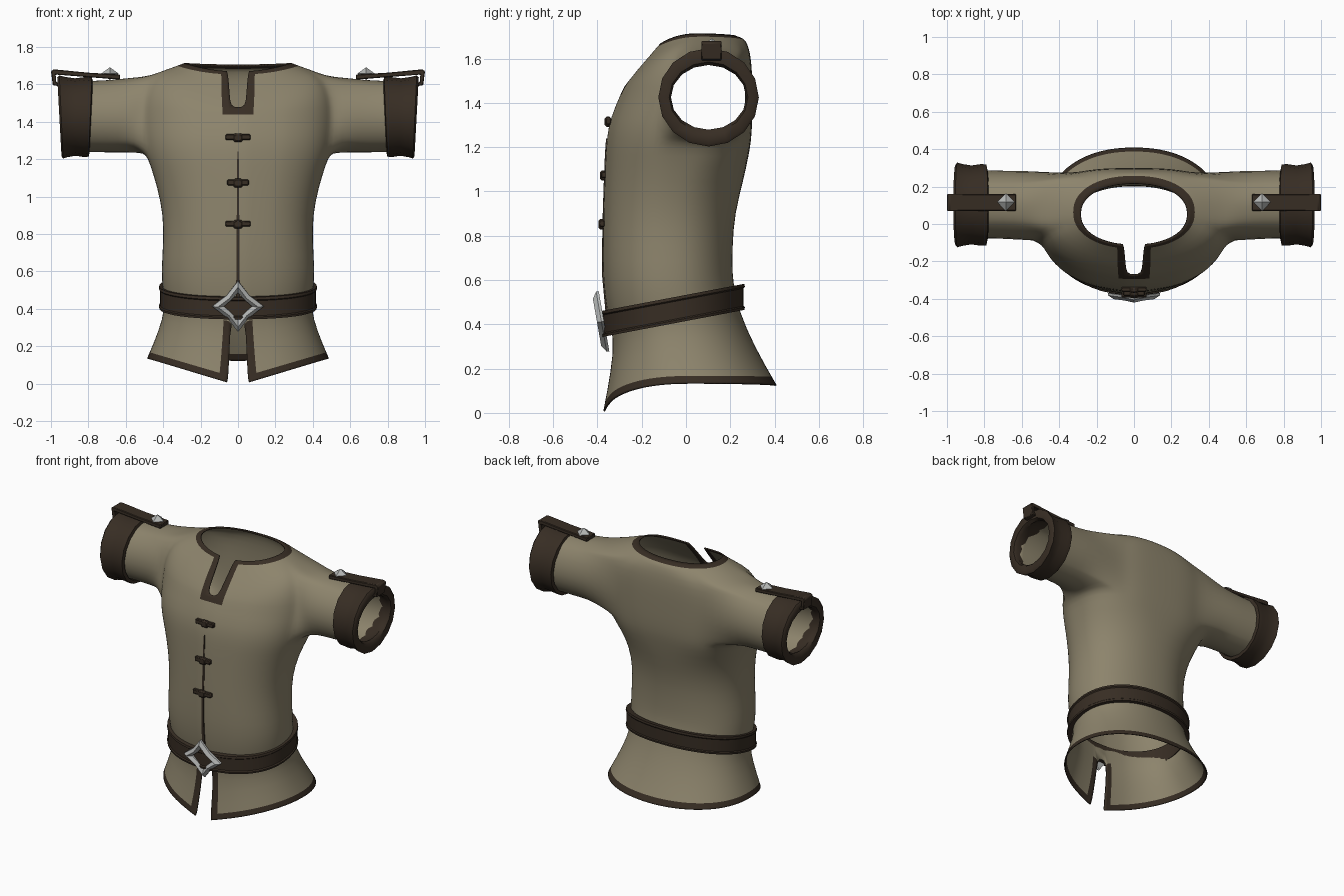
import bpy
import bmesh
from math import sin, cos, pi, atan2, radians, copysign
from mathutils import Vector, Matrix

if "Cube" in bpy.data.objects:
    bpy.data.objects.remove(bpy.data.objects["Cube"])


def material(name, rgb):
    m = bpy.data.materials.new(name)
    m.use_nodes = True
    m.diffuse_color = (*rgb, 1)
    m.node_tree.nodes["Principled BSDF"].inputs["Base Color"].default_value = (*rgb, 1)
    return m


CLOTH = material("tan cloth", (0.265, 0.23, 0.15))
LEATHER = material("dark brown leather", (0.038, 0.026, 0.017))
SILVER = material("silver", (0.47, 0.48, 0.47))


def finish(bm, name, mats, angle=40):
    """Turn a bmesh into a smooth-shaded object with sharp edges kept."""
    bmesh.ops.recalc_face_normals(bm, faces=bm.faces)
    mesh = bpy.data.meshes.new(name)
    bm.to_mesh(mesh)
    bm.free()
    for m in mats:
        mesh.materials.append(m)
    mesh.shade_smooth()
    mesh.set_sharp_from_angle(angle=radians(angle))
    ob = bpy.data.objects.new(name, mesh)
    bpy.context.scene.collection.objects.link(ob)
    return ob


def sweep(name, rings, mat, wrap=False, caps=False, angle=40):
    """Skin a list of closed rings of points."""
    bm = bmesh.new()
    vs = [[bm.verts.new(p) for p in ring] for ring in rings]
    n = len(vs[0])
    pairs = list(zip(vs, vs[1:])) + ([(vs[-1], vs[0])] if wrap else [])
    for a, b in pairs:
        for j in range(n):
            k = (j + 1) % n
            bm.faces.new((a[j], a[k], b[k], b[j]))
    if caps:
        bm.faces.new(vs[0])
        bm.faces.new(vs[-1])
    return finish(bm, name, [mat], angle)


def bevel(ob, width):
    mod = ob.modifiers.new("soft edges", "BEVEL")
    mod.width = width
    mod.segments = 1


# Body sections: z at front, side, back; half width; front y; back y
SECTIONS = [
    (-.01, .135, .125, .487, -.375, .41),
    (.002, .147, .137, .482, -.373, .403),
    (.17, .28, .30, .425, -.34, .31),
    (.34, .40, .46, .39, -.325, .24),
    (.46, .50, .56, .405, -.36, .22),
    (.62, .62, .62, .41, -.375, .21),
    (.75, .75, .75, .40, -.375, .21),
    (.90, .90, .90, .40, -.372, .22),
    (1.05, 1.05, 1.05, .432, -.367, .26),
    (1.17, 1.17, 1.17, .47, -.362, .285),
    (1.24, 1.23, 1.23, .49, -.357, .295),
    (1.33, 1.32, 1.32, .505, -.343, .30),
    (1.456, 1.42, 1.42, .515, -.288, .30),
    (1.478, 1.53, 1.54, .51, -.275, .30),
    (1.55, 1.645, 1.63, .47, -.217, .29),
    (1.62, 1.68, 1.67, .38, -.157, .275),
    (1.655, 1.70, 1.69, .322, -.13, .264),
    (1.67, 1.714, 1.706, .287, -.115, .217),
]
COLS = 48
POWER = 2.2
NOTCH = 13      # first section of the neck notch
SLIT = 3        # last section of the skirt slit
ARM_COLS = (10, 20)
ARM_ROWS = (10, 14)


def section_point(i, j):
    zf, zs, zb, hw, yf, yb = SECTIONS[i]
    a = 2 * pi * j / COLS
    s, c = sin(a), cos(a)
    # the upper back is flatter than the rest
    power = 2.9 if c < 0 and 9 <= i <= 14 else POWER
    yc, depth = (yf + yb) / 2, (yb - yf) / 2
    x = hw * copysign(abs(s) ** (2 / power), s)
    near = min(j, COLS - j)
    if near in (1, 2):     # straight edges beside the slit and the notch
        spread = .8 + .1 * (i - NOTCH) if i >= NOTCH else max(.75, 1.2 - .14 * i)
        x = copysign((.05, .08)[near - 1] * spread, x)
    y = yc - copysign(depth * (1 - min(1, abs(x) / hw) ** power) ** (1 / power), c)
    w = 1 - abs(x) / hw if i < 3 else c * c
    return Vector((x, y, zs + ((zf if c > 0 else zb) - zs) * w))


# Tunic shell: body grid with open slit, notch and armholes
bm = bmesh.new()
grid = [[bm.verts.new(section_point(i, j)) for j in range(COLS)]
        for i in range(len(SECTIONS))]
for i in range(len(SECTIONS) - 1):
    for j in range(COLS):
        k = (j + 1) % COLS
        side = min(j, COLS - 1 - j)
        open_front = side == 0 and (i < SLIT or i >= NOTCH)
        armhole = ARM_COLS[0] <= side < ARM_COLS[1] and ARM_ROWS[0] <= i < ARM_ROWS[1]
        if open_front or armhole:
            continue
        f = bm.faces.new((grid[i][j], grid[i][k], grid[i + 1][k], grid[i + 1][j]))
        edge = side == 1 and (i < SLIT or i >= NOTCH)
        trim = i in (0, len(SECTIONS) - 2) or edge or (side <= 1 and i == NOTCH - 1)
        f.material_index = 1 if trim else 0

# Sleeves grow out of the armholes: x, centre y, centre z, radius y, radius z
SLEEVE = [
    (.58, .10, 1.435, .194, .200),
    (.70, .105, 1.428, .190, .194),
    (.82, .105, 1.428, .190, .190),
    (.93, .105, 1.425, .195, .195),
]
c0, c1 = ARM_COLS
r0, r1 = ARM_ROWS
rim = ([(r0, j) for j in range(c0, c1)] + [(i, c1) for i in range(r0, r1)]
       + [(r1, j) for j in range(c1, c0, -1)] + [(i, c0) for i in range(r1, r0, -1)])
for sx in (1, -1):
    loop = [grid[i][j if sx > 0 else COLS - j] for i, j in rim]
    angles = [atan2(v.co.z - 1.43, v.co.y - .10) for v in loop]
    rings = [[Vector((sx * x, cy + ry * cos(a), cz + rz * sin(a))) for a in angles]
             for x, cy, cz, ry, rz in SLEEVE]
    rings.insert(0, [v.co.lerp(p, .5) for v, p in zip(loop, rings[0])])
    prev, soft = loop, list(loop)
    for n, ring in enumerate(rings):
        cur = [bm.verts.new(p) for p in ring]
        for a in range(len(cur)):
            b = (a + 1) % len(cur)
            bm.faces.new((prev[a], prev[b], cur[b], cur[a]))
        soft += cur if n < 1 else []
        prev = cur
    bmesh.ops.smooth_vert(bm, verts=soft, factor=.4, use_axis_x=True,
                          use_axis_y=True, use_axis_z=True)
bmesh.ops.delete(bm, geom=[v for v in bm.verts if not v.link_faces], context="VERTS")
tunic = finish(bm, "tunic", [CLOTH, LEATHER], 80)
sub = tunic.modifiers.new("smooth cloth", "SUBSURF")
sub.levels = sub.render_levels = 1
sub.boundary_smooth = "PRESERVE_CORNERS"
shell = tunic.modifiers.new("cloth thickness", "SOLIDIFY")
shell.thickness = .008
shell.offset = -1

# Belt: lipped band tilted up towards the back
BELT = [(-.03, -.058), (.006, -.058), (.008, -.046), (.002, -.04),
        (.002, .04), (.008, .046), (.006, .06), (-.03, .06)]
belt_rings = []
for out, dz in BELT:
    ring = []
    for j in range(COLS):
        a = 2 * pi * j / COLS
        x = (.415 + out) * copysign(abs(sin(a)) ** (2 / POWER), sin(a))
        y = -.057 - (.315 + out) * copysign(abs(cos(a)) ** (2 / POWER), cos(a))
        ring.append((x, y, .462 + .19 * (y + .057) + dz))
    belt_rings.append(ring)
sweep("belt", belt_rings, LEATHER, wrap=True)

# Buckle: pointed four-corner frame with a raised ridge
FRAME = [(.138, .085, 0), (.108, .066, -.02), (.075, .05, 0), (.075, .05, .012), (.138, .085, .012)]
tilt = Matrix.Translation((0, -.382, .412)) @ Matrix.Rotation(radians(10), 4, "X")
sweep("buckle", [[tilt @ Vector(((r if k % 2 == 0 else d) * cos(k * pi / 4), y,
                                 (r if k % 2 == 0 else d) * sin(k * pi / 4)))
                  for k in range(8)] for r, d, y in FRAME], SILVER, wrap=True, angle=15)

# Front seam: thin tapering strip down the chest
seam = []
for n, (zf, _, _, _, yf, _) in enumerate(SECTIONS[4:11]):
    w = .010 - .0011 * n
    seam.append([(-w, yf - .004, zf), (w, yf - .004, zf), (w, yf + .004, zf), (-w, yf + .004, zf)])
sweep("front_seam", seam, LEATHER, caps=True)


def box(name, centre, size, mat, soft):
    bm = bmesh.new()
    bmesh.ops.create_cube(bm, size=1, matrix=Matrix.Translation(centre)
                          @ Matrix.Diagonal((*size, 1)))
    ob = finish(bm, name, [mat])
    bevel(ob, soft)


# Toggle clasps: bar with a central knot
for n, (z, y, w) in enumerate([(.855, -.379, .135), (1.075, -.371, .115), (1.318, -.350, .135)]):
    box(f"clasp_bar_{n + 1}", (0, y, z), (w, .026, .03), LEATHER, .005)
    box(f"clasp_knot_{n + 1}", (0, y - .003, z - .003), (.05, .028, .046), LEATHER, .008)

# Cuffs (x, radius y, radius z), shoulder straps and studs on both sides
CUFF = [(.785, .195, .192), (.79, .217, .212), (.82, .218, .214), (.87, .211, .207),
        (.92, .219, .215), (.945, .227, .222), (.955, .214, .210), (.95, .178, .160),
        (.93, .170, .146), (.87, .180, .172)]
STRAP = [(.63, 1.625), (.63, 1.652), (.80, 1.662), (.985, 1.68), (1.0, 1.67), (.99, 1.595),
         (.955, 1.59), (.955, 1.607), (.972, 1.612), (.975, 1.652), (.80, 1.638)]
for sx, label in ((1, "left"), (-1, "right")):
    cuff = []
    for x, ry, rz in CUFF:
        ring = []
        for k in range(16):
            a = 2 * pi * k / 16
            lean = .12 * sin(a) * (x - .86)
            ring.append((sx * (x + lean), .102 + ry * cos(a), 1.425 + rz * sin(a)))
        cuff.append(ring)
    sweep(f"{label}_cuff", cuff, LEATHER, wrap=True, angle=50)
    strap = sweep(f"{label}_shoulder_strap",
                  [[(sx * x, y, z) for x, z in STRAP] for y in (.07, .16)],
                  LEATHER, caps=True, angle=30)
    bevel(strap, .004)
    bm = bmesh.new()
    bmesh.ops.create_uvsphere(bm, u_segments=4, v_segments=2, radius=1,
                              matrix=Matrix.Translation((sx * .685, .117, 1.657))
                              @ Matrix.Diagonal((.047, .047, .034, 1)))
    finish(bm, f"{label}_stud", [SILVER], 15)
